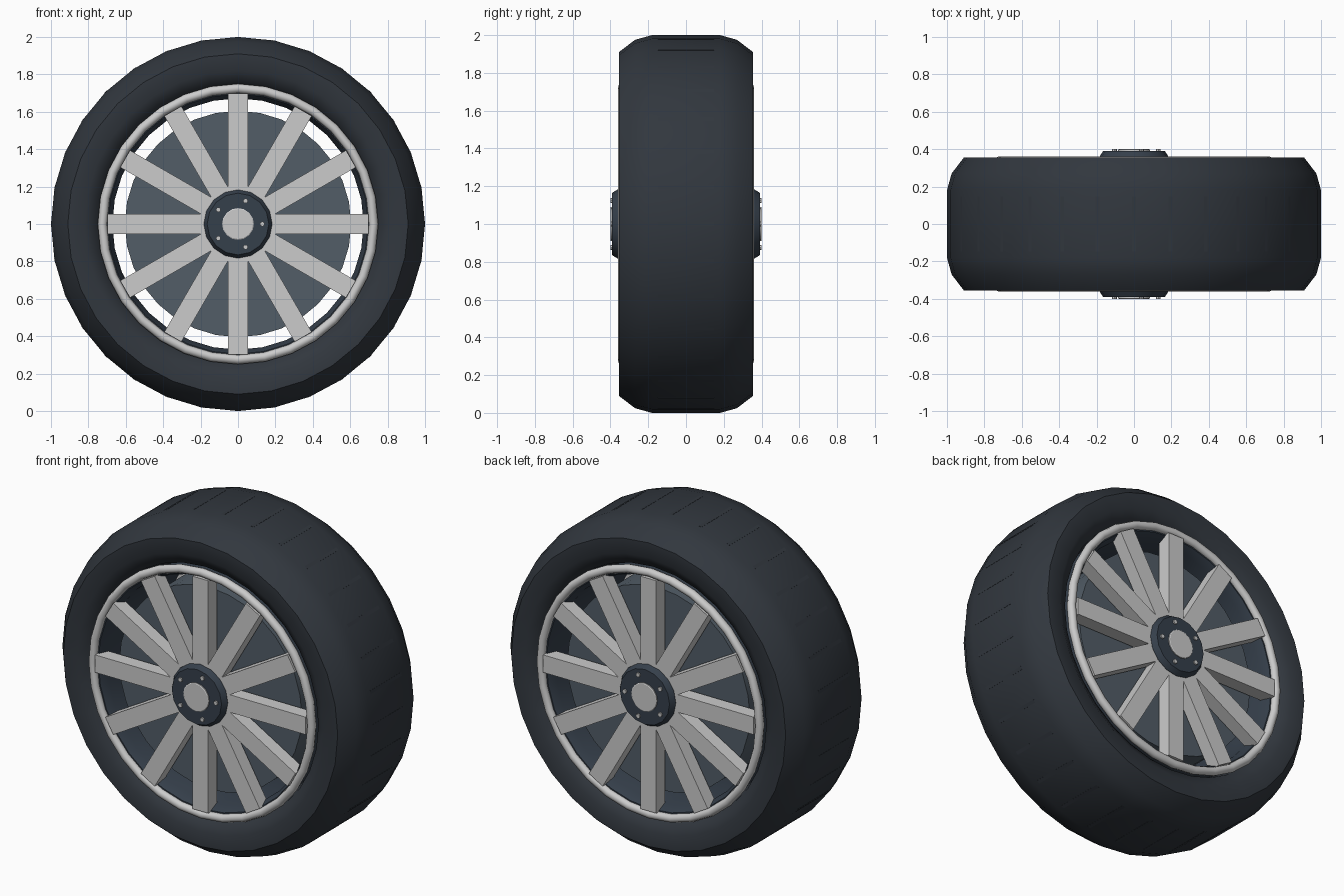
import bpy, bmesh, math
from mathutils import Matrix, Vector

if "Cube" in bpy.data.objects:
    bpy.data.objects.remove(bpy.data.objects["Cube"])

CENTRE = Vector((0, 0, 1))


def material(name, rgb):
    m = bpy.data.materials.new(name)
    m.diffuse_color = (*rgb, 1)
    m.use_nodes = True
    m.node_tree.nodes["Principled BSDF"].inputs["Base Color"].default_value = m.diffuse_color
    return m


RUBBER = material("rubber", (0.031, 0.038, 0.048))
DRUM = material("drum_grey", (0.085, 0.11, 0.136))
DARK = material("dark_metal", (0.036, 0.05, 0.07))


def finish(bm, name, mat=None, smooth=None):
    bmesh.ops.recalc_face_normals(bm, faces=bm.faces)
    me = bpy.data.meshes.new(name)
    bm.to_mesh(me)
    bm.free()
    ob = bpy.data.objects.new(name, me)
    ob.location = CENTRE
    bpy.context.collection.objects.link(ob)
    if mat:
        me.materials.append(mat)
    if smooth:
        bpy.ops.object.select_all(action='DESELECT')
        ob.select_set(True)
        bpy.context.view_layer.objects.active = ob
        bpy.ops.object.shade_smooth_by_angle(angle=math.radians(smooth))
    return ob


def lathe(name, profile, sides, mat=None, smooth=None, closed=True):
    """Spin (radius, y) points round the y axis; open profiles get end caps."""
    bm = bmesh.new()
    rings = []
    for i in range(sides):
        a = 2 * math.pi * i / sides
        rings.append([bm.verts.new((r * math.cos(a), y, r * math.sin(a))) for r, y in profile])
    n = len(profile)
    for i in range(sides):
        p, q = rings[i], rings[(i + 1) % sides]
        for j in range(n if closed else n - 1):
            k = (j + 1) % n
            bm.faces.new((p[j], q[j], q[k], p[k]))
    if not closed:
        for j in (0, n - 1):
            bm.faces.new([ring[j] for ring in rings])
    return finish(bm, name, mat, smooth)


def radial_boxes(name, count, r0, r1, width, y0, y1, mat=None):
    """Boxes set like spokes round the y axis."""
    bm = bmesh.new()
    for i in range(count):
        m = (Matrix.Rotation(2 * math.pi * i / count, 4, 'Y')
             @ Matrix.Translation(((r0 + r1) / 2, (y0 + y1) / 2, 0))
             @ Matrix.Diagonal((r1 - r0, abs(y1 - y0), width, 1)))
        bmesh.ops.create_cube(bm, size=1, matrix=m)
    return finish(bm, name, mat)


# Tyre with rounded shoulders
half = [(1.0, 0.18), (0.975, 0.27), (0.91, 0.355), (0.82, 0.355), (0.75, 0.31), (0.715, 0.2)]
lathe("tyre", half + [(r, -y) for r, y in reversed(half)], 32, RUBBER, 40)

# Thin tread bars across the tyre
radial_boxes("tread_bars", 32, 0.97, 1.0, 0.02, -0.148, 0.148, RUBBER)

# Inner barrel of the rim and the drum inside it
lathe("rim_barrel", [(0.72, -0.33), (0.695, -0.33), (0.672, -0.28), (0.672, 0.28),
                     (0.695, 0.33), (0.72, 0.33)], 32, DARK, 30)
lathe("brake_drum", [(0.605, -0.26), (0.605, 0.26)], 32, DRUM, 30, closed=False)

# Both faces of the wheel
for label, s in (("front", -1), ("back", 1)):
    ring = [(0.725 + 0.025 * math.cos(math.pi * k / 4),
             s * (0.335 + 0.025 * math.sin(math.pi * k / 4))) for k in range(8)]
    lathe(label + "_rim_ring", ring, 32, None, 50)
    radial_boxes(label + "_spokes", 12, 0.1, 0.697, 0.105, s * 0.275, s * 0.357)

    # Hub, centre cap and five bolts
    lathe(label + "_hub", [(0.183, s * 0.24), (0.183, s * 0.362), (0.172, s * 0.38), (0.165, s * 0.391)],
          16, DARK, 30, closed=False)
    lathe(label + "_hub_cap", [(0.085, s * 0.38), (0.085, s * 0.397), (0.08, s * 0.4)],
          16, None, 30, closed=False)
    bm = bmesh.new()
    for i in range(5):
        a = 2 * math.pi * i / 5
        m = (Matrix.Translation((0.13 * math.cos(a), s * 0.39, 0.13 * math.sin(a)))
             @ Matrix.Rotation(math.pi / 2, 4, 'X'))
        bmesh.ops.create_cone(bm, cap_ends=True, segments=8, radius1=0.013, radius2=0.013,
                              depth=0.02, matrix=m)
    finish(bm, label + "_bolts")
